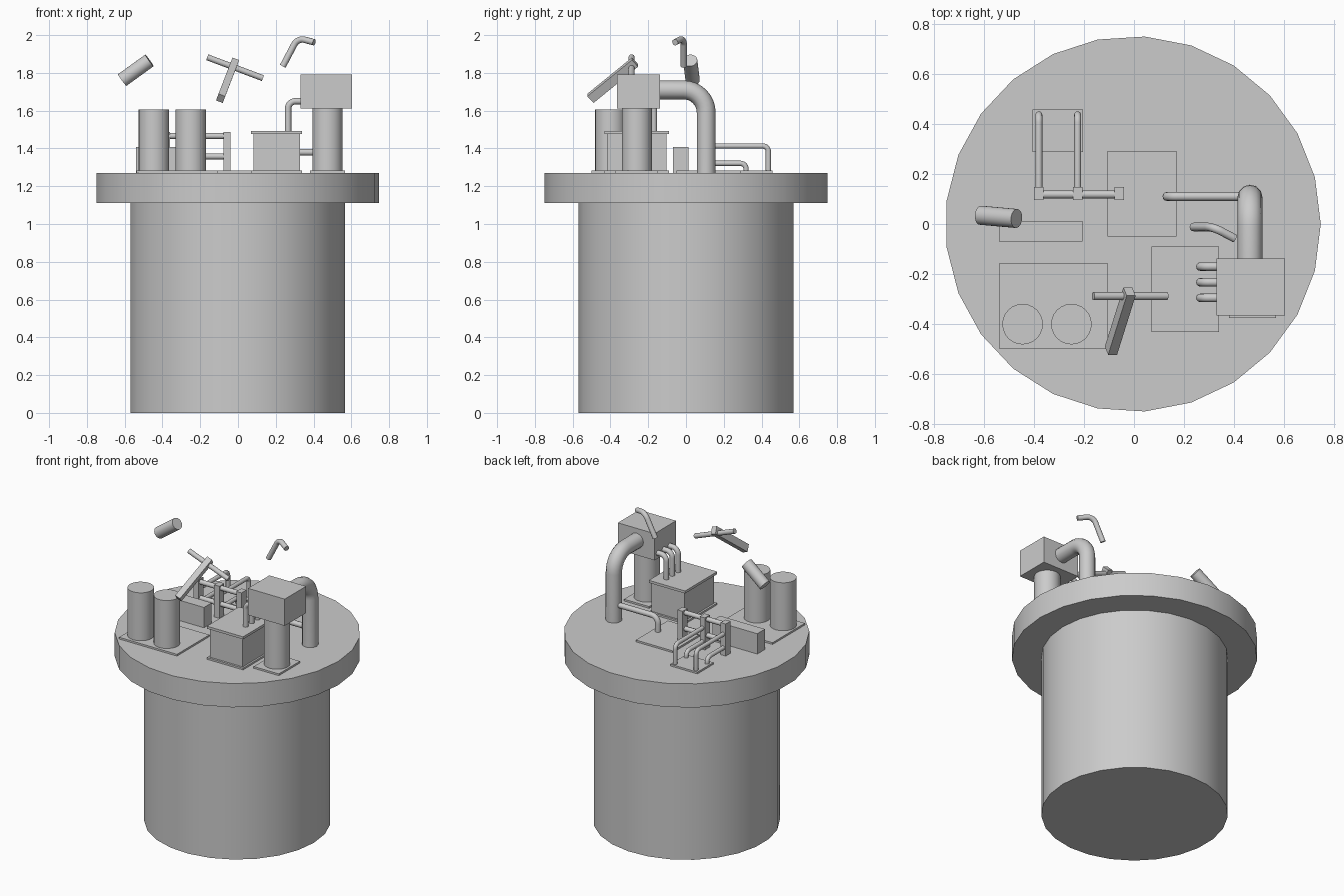
import bpy
from math import radians
from mathutils import Vector, Matrix
from mathutils.geometry import interpolate_bezier

old = bpy.data.objects.get("Cube")
if old:
    bpy.data.objects.remove(old, do_unlink=True)

grey = bpy.data.materials.new("light grey")
grey.use_nodes = True
colour = (0.6, 0.6, 0.6, 1)
grey.diffuse_color = colour
grey.node_tree.nodes["Principled BSDF"].inputs["Base Color"].default_value = colour


def finish(name, smooth=False):
    ob = bpy.context.object
    ob.name = name
    ob.data.materials.clear()
    ob.data.materials.append(grey)
    if smooth:
        bpy.ops.object.shade_smooth_by_angle(angle=radians(40))
    return ob


def box(name, x, y, z):
    """Box from (min, max) ranges."""
    bpy.ops.mesh.primitive_cube_add(size=1)
    ob = finish(name)
    ob.location = [(a + b) / 2 for a, b in (x, y, z)]
    ob.scale = [b - a for a, b in (x, y, z)]
    return ob


def rod(name, start, end, radius, sides=24):
    """Capped cylinder between two points."""
    start, end = Vector(start), Vector(end)
    axis = end - start
    bpy.ops.mesh.primitive_cylinder_add(
        vertices=sides, radius=radius, depth=axis.length, location=(start + end) / 2,
        rotation=axis.to_track_quat('Z', 'Y').to_euler())
    return finish(name, True)


def pipe(name, points, radius, bend):
    """Round pipe along a path with rounded corners."""
    pts = [Vector(p) for p in points]
    path = [pts[0]]
    for before, p, after in zip(pts, pts[1:], pts[2:]):
        a = (before - p).normalized() * bend
        b = (after - p).normalized() * bend
        path += interpolate_bezier(p + a, p + a * 0.45, p + b * 0.45, p + b, 9)
    path.append(pts[-1])
    curve = bpy.data.curves.new(name, 'CURVE')
    curve.dimensions = '3D'
    curve.bevel_depth = radius
    curve.bevel_resolution = 4
    curve.use_fill_caps = True
    spline = curve.splines.new('POLY')
    spline.points.add(len(path) - 1)
    for sp, p in zip(spline.points, path):
        sp.co = (*p, 1)
    ob = bpy.data.objects.new(name, curve)
    bpy.context.collection.objects.link(ob)
    bpy.ops.object.select_all(action='DESELECT')
    ob.select_set(True)
    bpy.context.view_layer.objects.active = ob
    bpy.ops.object.convert(target='MESH')
    return finish(name, True)


DECK = 1.27
PLATE = (DECK - 0.01, DECK + 0.012)

# Pedestal and wide deck, one corner of each polygon pointing along +x
for name, radius, low, high in (("pedestal", 0.57, 0, 1.11), ("deck", 0.75, 1.11, DECK)):
    ob = rod(name, (-0.004, 0, low), (-0.004, 0, high), radius, 25)
    ob.rotation_euler = (0, 0, radians(-90))

# Thin floor plates
box("twin_tank_plate", (-0.537, -0.105), (-0.5, -0.155), PLATE)
box("middle_plate", (-0.105, 0.17), (-0.05, 0.292), PLATE)
box("rear_plate", (-0.405, -0.203), (0.287, 0.457), PLATE)
box("column_plate", (0.38, 0.567), (-0.375, -0.15), PLATE)

# Twin upright tanks and low box behind them
for i, x in enumerate((-0.445, -0.25)):
    rod(f"upright_tank_{i + 1}", (x, -0.4, DECK), (x, -0.4, 1.605), 0.081)
box("low_box", (-0.54, -0.205), (-0.07, 0.012), (DECK, 1.407))

# Square machine with matching base and lid
box("machine_body", (0.083, 0.328), (-0.418, -0.103), (DECK, 1.48))
for name, z in (("machine_base", PLATE), ("machine_lid", (1.476, 1.493))):
    box(name, (0.07, 0.34), (-0.432, -0.09), z)

# Column carrying the head box
rod("column", (0.474, -0.26, DECK), (0.474, -0.26, 1.62), 0.08)
box("head_box", (0.33, 0.604), (-0.365, -0.137), (1.612, 1.792))

# Three elbows from the machine lid into the head box
for i, y in enumerate((-0.17, -0.233, -0.295)):
    pipe(f"elbow_pipe_{i + 1}", [(0.265, y, 1.48), (0.265, y, 1.65), (0.34, y, 1.65)], 0.017, 0.04)

# Large duct behind the head box and its side branch
pipe("large_duct", [(0.463, -0.15, 1.71), (0.463, 0.107, 1.71), (0.463, 0.107, DECK)], 0.05, 0.12)
pipe("branch_pipe", [(0.45, 0.11, 1.38), (0.132, 0.11, 1.38), (0.132, 0.11, DECK)], 0.018, 0.045)

# Rail frame with posts
for i, x in enumerate((-0.38, -0.225, -0.059)):
    box(f"rail_post_{i + 1}", (x - 0.019, x + 0.019), (0.095, 0.147), (DECK, 1.486))
for name, z in (("upper_rail", 1.466), ("lower_rail", 1.358)):
    rod(name, (-0.38, 0.118, z), (-0.06, 0.118, z), 0.016, 16)

# Pipes running back from the posts and down to the rear plate
for i, x in enumerate((-0.38, -0.225)):
    for name, y, z in (("high_pipe", 0.436, 1.413), ("low_pipe", 0.318, 1.321)):
        pipe(f"{name}_{i + 1}", [(x, 0.12, z), (x, y, z), (x, y, DECK)], 0.014, 0.03)

# Loose parts hovering above the deck
rod("loose_cylinder", (-0.613, 0.035, 1.762), (-0.469, 0.022, 1.866), 0.038)
pipe("loose_bent_pipe", [(0.237, -0.012, 1.835), (0.316, -0.012, 1.985), (0.403, -0.058, 1.962)], 0.017, 0.04)
start, end = Vector((-0.163, -0.288, 1.883)), Vector((0.132, -0.288, 1.772))
rod("loose_crossbar", start, end, 0.016, 16)

# Tilted square post across the loose bar
top, bottom = Vector((-0.018, -0.27, 1.857)), Vector((-0.092, -0.506, 1.665))
z_axis = (top - bottom).normalized()
y_axis = z_axis.cross(end - start).normalized()
x_axis = y_axis.cross(z_axis)
post = box("loose_post", (-0.019, 0.019), (-0.025, 0.025), (0, (top - bottom).length))
turn = Matrix((x_axis, y_axis, z_axis)).transposed()
post.location = (top + bottom) / 2
post.rotation_euler = turn.to_euler()
